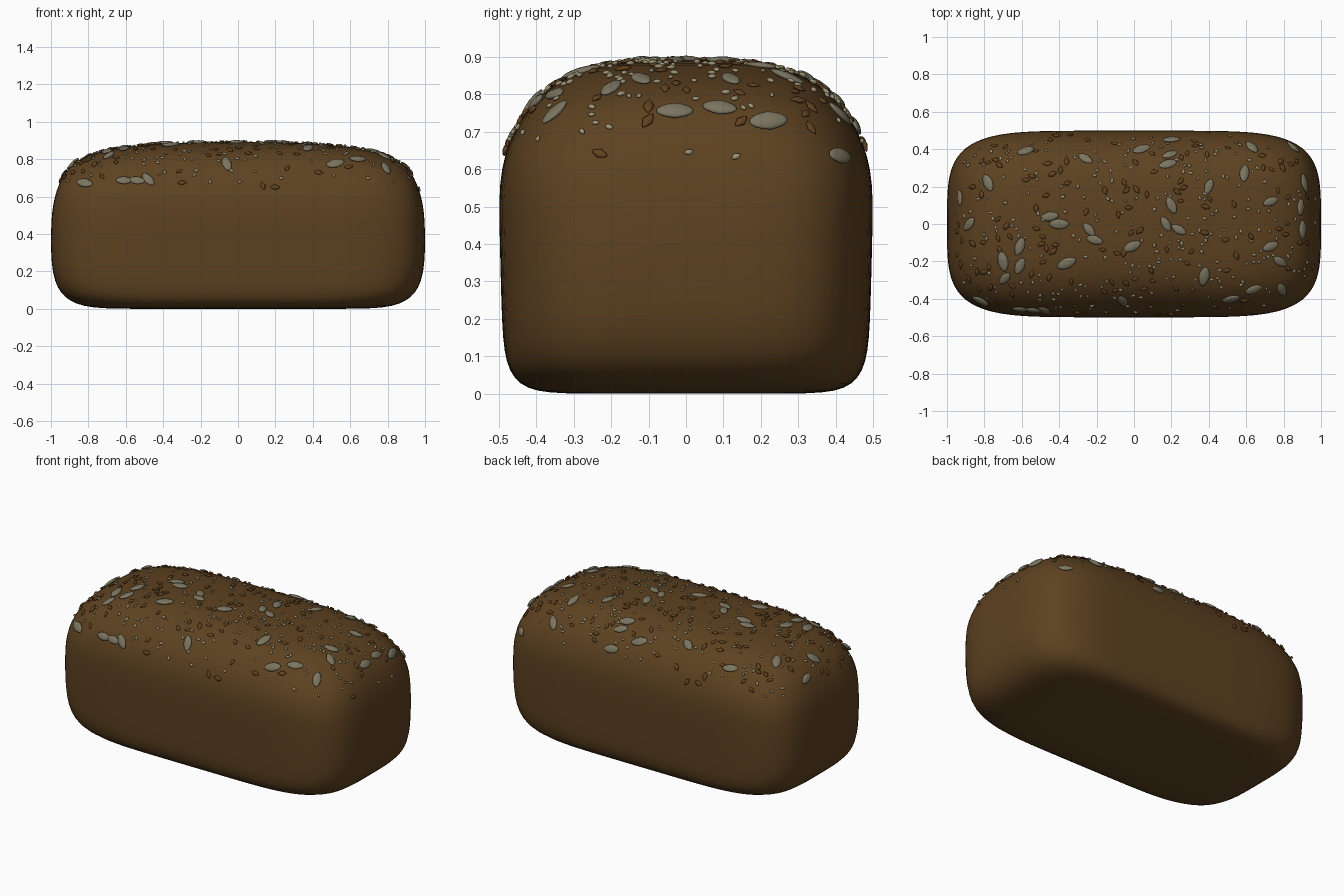
import bpy, bmesh, math, random
from mathutils import Matrix, Vector
from mathutils.bvhtree import BVHTree

if "Cube" in bpy.data.objects:
    bpy.data.objects.remove(bpy.data.objects["Cube"])

random.seed(7)


def material(name, rgb):
    m = bpy.data.materials.new(name)
    m.diffuse_color = (*rgb, 1)
    m.use_nodes = True
    m.node_tree.nodes["Principled BSDF"].inputs["Base Color"].default_value = m.diffuse_color
    return m


def make_object(name, bm, mat):
    mesh = bpy.data.meshes.new(name)
    bm.to_mesh(mesh)
    mesh.materials.append(mat)
    for p in mesh.polygons:
        p.use_smooth = True
    ob = bpy.data.objects.new(name, mesh)
    bpy.context.collection.objects.link(ob)
    return ob


crust = material("brown crust", (0.110, 0.054, 0.0145))
pale = material("grey green pumpkin seed", (0.195, 0.175, 0.115))
cream = material("cream sesame", (0.33, 0.29, 0.17))
rust = material("rust brown flax", (0.12, 0.053, 0.012))

# Loaf: stacked rounded outlines (height, half length, half width, squareness)
rings = [
    (0.0, 0.45, 0.20, 4), (0.0, 0.66, 0.33, 4.3), (0.006, 0.78, 0.40, 4.5),
    (0.025, 0.865, 0.445, 4.7), (0.06, 0.925, 0.472, 5), (0.11, 0.965, 0.486, 5),
    (0.19, 0.992, 0.492, 5), (0.30, 1.0, 0.495, 5), (0.42, 1.0, 0.498, 5),
    (0.52, 0.995, 0.5, 5), (0.60, 0.98, 0.494, 5), (0.67, 0.957, 0.474, 4.8),
    (0.73, 0.925, 0.443, 4.5), (0.78, 0.875, 0.406, 4.3), (0.82, 0.80, 0.362, 4),
    (0.85, 0.71, 0.312, 3.8), (0.872, 0.56, 0.25, 3.4), (0.885, 0.38, 0.175, 3),
    (0.891, 0.18, 0.085, 2.5),
]
SIDES = 64


def outline_radius(c, s, n):
    """Rounded outline, flatter along the long sides than at the ends."""
    low, high = 0.5, 2.0
    for _ in range(30):
        r = (low + high) / 2
        if (r * abs(c)) ** (n + 1) + (r * abs(s)) ** (n - 1) > 1:
            high = r
        else:
            low = r
    return low


bm = bmesh.new()
loops = []
for z, a, b, n in rings:
    loop = []
    for i in range(SIDES):
        t = math.tau * i / SIDES
        c, s = math.cos(t), math.sin(t)
        r = outline_radius(c, s, n)
        loop.append(bm.verts.new((a * r * c, b * r * s, z)))
    loops.append(loop)
for low, high in zip(loops, loops[1:]):
    for i in range(SIDES):
        j = (i + 1) % SIDES
        bm.faces.new((low[i], low[j], high[j], high[i]))
bm.faces.new(loops[0][::-1])
peak = bm.verts.new((0, 0, 0.893))
for i in range(SIDES):
    bm.faces.new((loops[-1][i], loops[-1][(i + 1) % SIDES], peak))
bm.normal_update()
surface = BVHTree.FromBMesh(bm)
loaf = make_object("loaf", bm, crust)
bm.free()
sub = loaf.modifiers.new("smooth crust", "SUBSURF")
sub.levels = sub.render_levels = 1

taken = []  # positions and radii of seeds already placed


def add_seed(bm, hit, normal, angle, half, size, u, v, pointed):
    """Lay one flat seed on the crust, its length along the angle seen from above."""
    taken.append((hit, half[0]))
    along = Vector((math.cos(angle), math.sin(angle), 0))
    along = (along - normal * along.dot(normal)).normalized()
    across = normal.cross(along)
    turn = Matrix((along, across, normal)).transposed().to_4x4()
    place = Matrix.Translation(hit + normal * 0.003) @ turn
    made = bmesh.ops.create_uvsphere(bm, u_segments=u, v_segments=v, radius=1)
    for vert in made["verts"]:
        p = vert.co
        # sphere poles become the seed tips
        taper = 1 - pointed * abs(p.z)
        local = Vector((p.z * half[0], p.x * half[1] * taper, p.y * half[2] * taper))
        vert.co = place @ (local * size)


def drop(x, y):
    return surface.ray_cast(Vector((x, y, 2)), Vector((0, 0, -1)))[:2]


def scatter(name, count, half, mat, u, v, pointed):
    bm = bmesh.new()
    placed = tries = 0
    while placed < count and tries < count * 30:
        tries += 1
        hit, normal = drop(random.uniform(-0.98, 0.98), random.uniform(-0.49, 0.49))
        if hit is None or hit.z < random.uniform(0.62, 0.70):
            continue
        if any((hit - p).length < (r + half[0]) * 0.7 for p, r in taken):
            continue
        add_seed(bm, hit, normal, random.uniform(0, math.tau), half,
                 random.uniform(0.8, 1.15), u, v, pointed)
        placed += 1
    bmesh.ops.recalc_face_normals(bm, faces=bm.faces)
    make_object(name, bm, mat)
    bm.free()


# Pumpkin seeds: x, y, direction in degrees
pumpkin = [
    (-.58, .39, 20), (-.26, .35, 140), (.04, .40, 30), (.19, .37, 30), (.18, .32, 20),
    (.63, .41, 110), (.85, .41, 130), (.59, .27, 80), (.40, .20, 70), (.20, .10, 115),
    (.17, .0, 120), (.24, -.03, 150), (-.45, .04, 10), (-.40, .0, 0), (-.24, -.03, 130),
    (-.21, -.085, 165), (-.01, -.12, 25), (-.36, -.21, 25), (-.61, -.12, 70),
    (-.61, -.225, 65), (-.70, -.20, 100), (-.69, -.29, 50), (.375, -.28, 80),
    (.73, -.12, 20), (.78, -.20, 150), (.73, .12, 20), (.89, .09, 80), (.91, .22, 110),
    (-.93, .14, 120), (-.88, .0, 30), (-.78, .22, 120), (-.06, -.41, 100),
    (-.82, -.41, 135), (-.61, -.455, 170), (-.54, -.46, 160), (-.48, -.46, 110),
    (.52, -.40, 30), (.64, -.35, 20), (.79, -.35, 120), (.90, -.03, 90), (.2, .45, 20),
]
bm = bmesh.new()
for x, y, degrees in pumpkin:
    hit, normal = drop(x, y)
    if hit is not None:
        add_seed(bm, hit, normal, math.radians(degrees), (0.050, 0.027, 0.011),
                 random.uniform(0.85, 1.1), 12, 8, 0.15)
bmesh.ops.recalc_face_normals(bm, faces=bm.faces)
make_object("pumpkin_seeds", bm, pale)
bm.free()

# Small seeds scattered between them
scatter("flax_seeds", 125, (0.024, 0.014, 0.007), rust, 8, 4, 0.5)
scatter("sesame_seeds", 240, (0.012, 0.008, 0.006), cream, 8, 6, 0.2)
